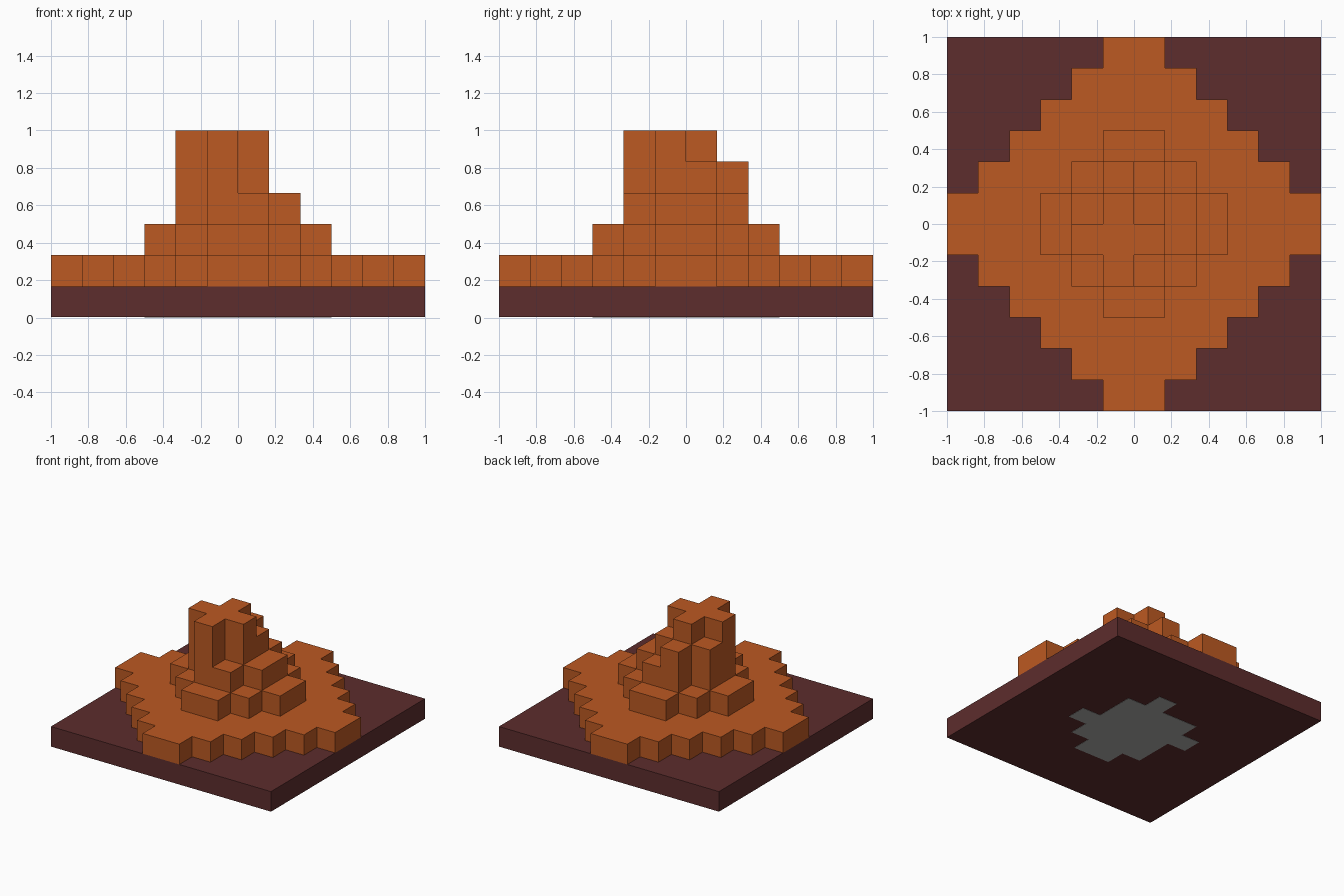
import bpy
import bmesh

CELL = 1 / 6

cube = bpy.data.objects.get("Cube")
if cube:
    bpy.data.objects.remove(cube, do_unlink=True)


def make_material(name, color):
    mat = bpy.data.materials.new(name)
    mat.use_nodes = True
    mat.diffuse_color = (*color, 1)
    mat.node_tree.nodes["Principled BSDF"].inputs["Base Color"].default_value = (*color, 1)
    return mat


def make_tier(name, mat, rows, first_row, bottom, top):
    """Extrude a stepped outline; each row gives its x span in cells, front to back."""
    right, left = [], []
    for i, (x0, x1) in enumerate(rows):
        for y in (first_row + i, first_row + i + 1):
            right.append((x1, y))
            left.append((x0, y))
    outline = []
    for point in right + left[::-1]:
        if point not in outline:
            outline.append(point)
    bm = bmesh.new()
    face = bm.faces.new([bm.verts.new((x * CELL, y * CELL, bottom)) for x, y in outline])
    extruded = bmesh.ops.extrude_face_region(bm, geom=[face], use_keep_orig=True)
    for v in extruded["geom"]:
        if isinstance(v, bmesh.types.BMVert):
            v.co.z = top
    bmesh.ops.recalc_face_normals(bm, faces=bm.faces)
    mesh = bpy.data.meshes.new(name)
    bm.to_mesh(mesh)
    bm.free()
    mesh.materials.append(mat)
    obj = bpy.data.objects.new(name, mesh)
    bpy.context.collection.objects.link(obj)
    return obj


def mirrored(half_widths):
    """Symmetric rows from half widths listed from the middle outwards."""
    widths = half_widths[::-1] + half_widths
    return [(-w, w) for w in widths]


brown = make_material("dark brown", (0.109, 0.026, 0.026))
orange = make_material("burnt orange", (0.503, 0.100, 0.016))
grey = make_material("grey", (0.42, 0.42, 0.41))

# Square slab and the flat patch set in its underside
make_tier("base_slab", brown, mirrored([6] * 6), -6, 0.002, CELL)
make_tier("underside_patch", grey,
          [(-1, 1), (-2, 2), (-2, 3), (-3, 2), (-2, 2), (0, 1)], -3, 0, 0.004)

# Symmetric stepped tiers
make_tier("wide_tier", orange, mirrored([6, 5, 4, 3, 2, 1]), -6, CELL, 2 * CELL)
make_tier("middle_tier", orange, mirrored([3, 2, 1]), -3, 2 * CELL, 3 * CELL)
make_tier("tower_foot", orange, mirrored([2, 1]), -2, 3 * CELL, 4 * CELL)

# Off-centre tower
make_tier("tower_body", orange, [(-1, 0), (-2, 1), (-2, 1), (-1, 0)], -2, 4 * CELL, 5 * CELL)
make_tier("tower_top", orange, [(-1, 0), (-2, 1), (-1, 0)], -2, 5 * CELL, 6 * CELL)
